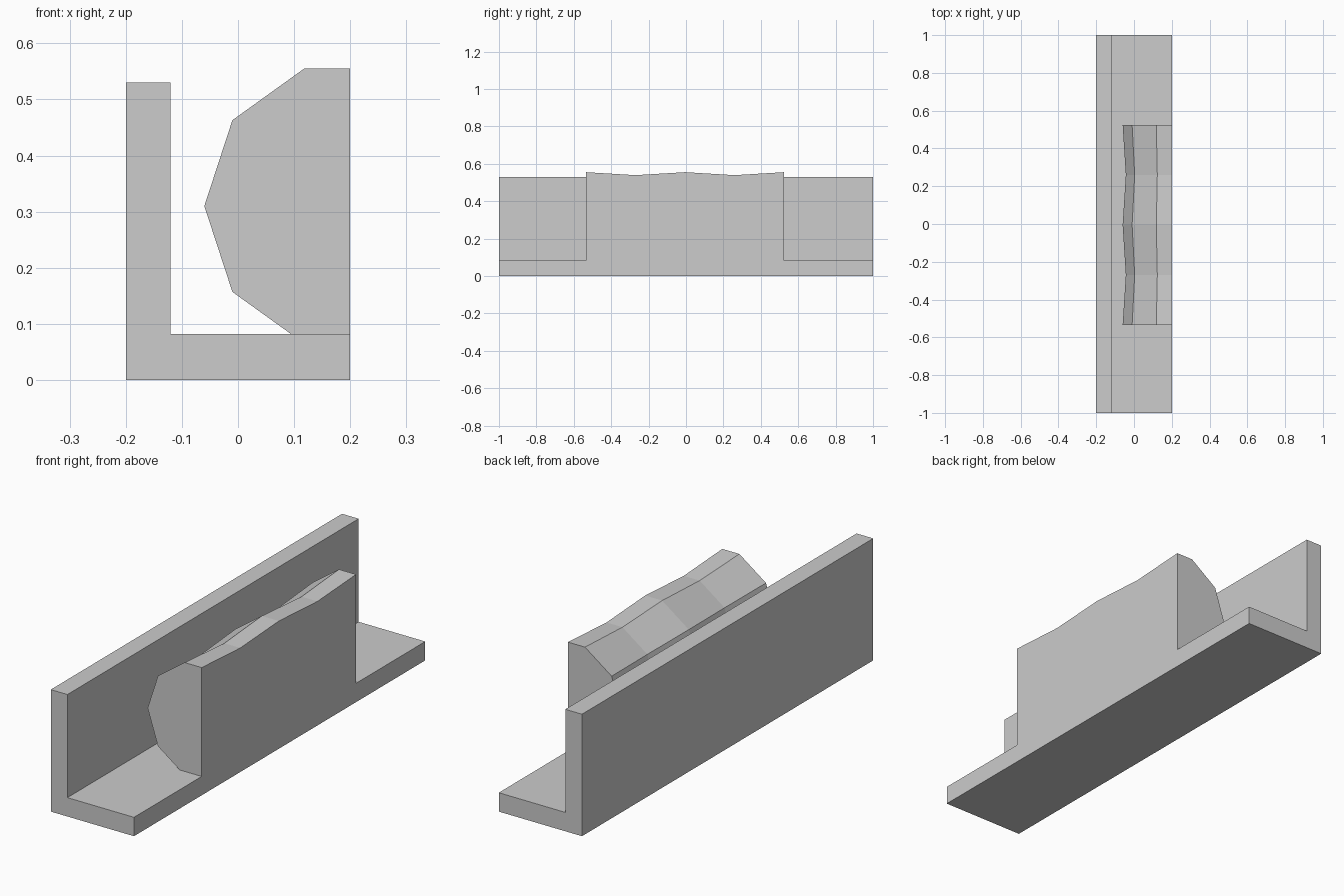
import bpy, bmesh

if "Cube" in bpy.data.objects:
    bpy.data.objects.remove(bpy.data.objects["Cube"])

grey = bpy.data.materials.new("light_grey")
grey.diffuse_color = (0.604, 0.604, 0.604, 1)
grey.use_nodes = True
grey.node_tree.nodes["Principled BSDF"].inputs["Base Color"].default_value = grey.diffuse_color

FLOOR = 0.082   # top of the base flange


def loft(name, rings, clip=None):
    """Skin a row of matching cross-sections and cap both ends."""
    bm = bmesh.new()
    rows = [[bm.verts.new(p) for p in ring] for ring in rings]
    n = len(rows[0])
    for a, b in zip(rows, rows[1:]):
        for i in range(n):
            j = (i + 1) % n
            bm.faces.new((a[i], a[j], b[j], b[i]))
    bm.faces.new(rows[0])
    bm.faces.new(rows[-1])
    bmesh.ops.recalc_face_normals(bm, faces=bm.faces)
    if clip is not None:
        # trim everything below the clip height and close the cut
        bmesh.ops.bisect_plane(bm, geom=bm.verts[:] + bm.edges[:] + bm.faces[:],
                               plane_co=(0, 0, clip), plane_no=(0, 0, 1),
                               clear_inner=True)
        bmesh.ops.holes_fill(bm, edges=[e for e in bm.edges if e.is_boundary])
        bmesh.ops.recalc_face_normals(bm, faces=bm.faces)
    mesh = bpy.data.meshes.new(name)
    bm.to_mesh(mesh)
    bm.free()
    mesh.materials.append(grey)
    obj = bpy.data.objects.new(name, mesh)
    bpy.context.collection.objects.link(obj)
    return obj


# L-shaped rail: base flange and upright wall
angle = [(-0.2, 0), (0.2, 0), (0.2, FLOOR), (-0.12, FLOOR), (-0.12, 0.53), (-0.2, 0.53)]
loft("angle_rail", [[(x, y, z) for x, z in angle] for y in (-1, 1)])

# Wavy half-round block: half octagon that swells and narrows along y
CX, CZ = 0.2, 0.31
half = [(0, 0.245), (-0.082, 0.245), (-0.21, 0.153), (-0.26, 0),
        (-0.21, -0.153), (-0.082, -0.245), (0, -0.245)]
rings = []
for k in range(5):
    s = 0.935 if k % 2 else 1.0
    rings.append([(CX + x * s, -0.535 + 0.265 * k, CZ + z * s) for x, z in half])
loft("wavy_block", rings, clip=FLOOR)
